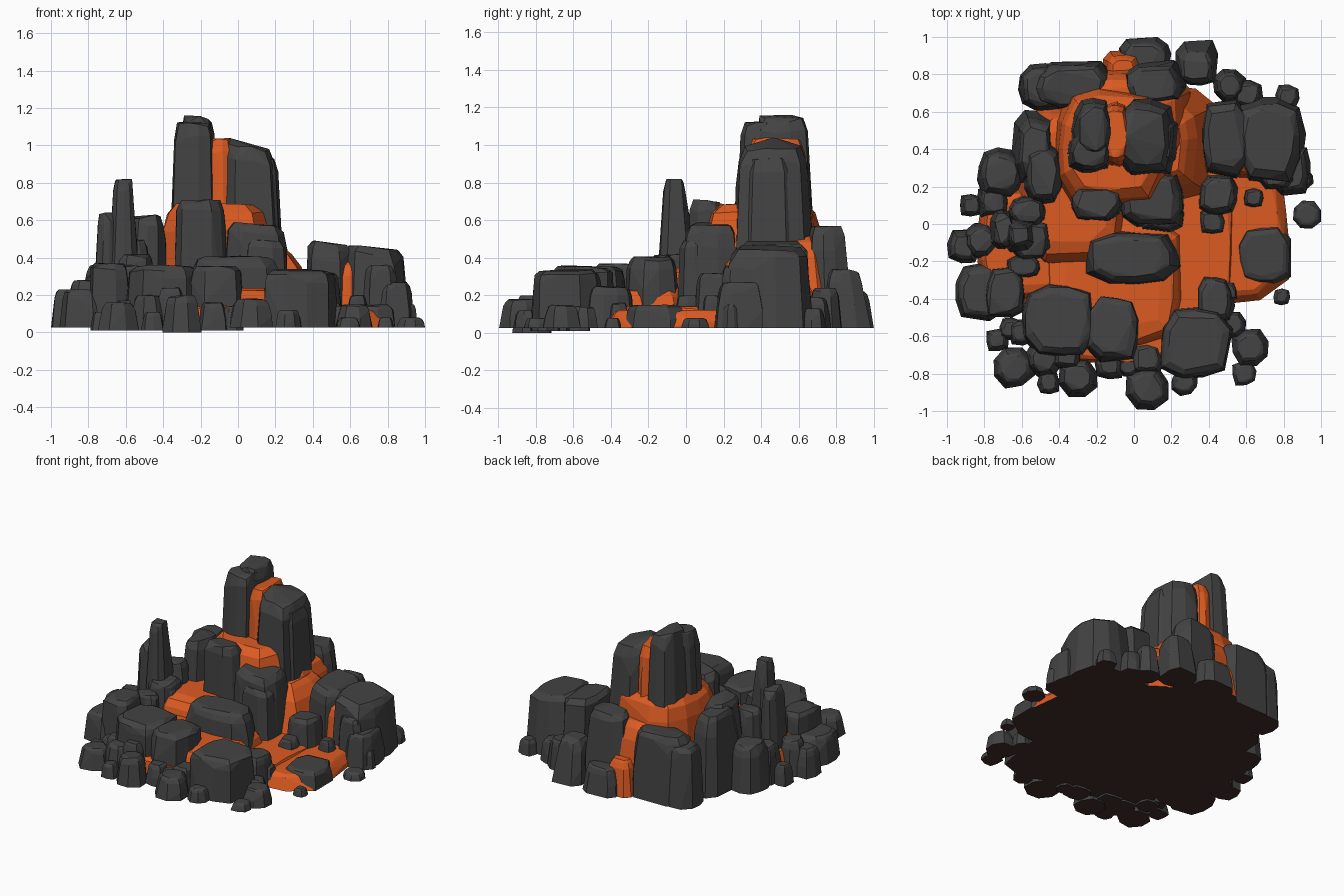
import bpy, bmesh, math, random
from mathutils import Vector

random.seed(7)


def material(name, rgb):
    m = bpy.data.materials.new(name)
    m.diffuse_color = (*rgb, 1)
    return m


ROCK = material("charcoal rock", (0.056, 0.056, 0.057))
LAVA = material("orange lava", (0.72, 0.105, 0.016))
UNDER = material("dark brown underside", (0.055, 0.027, 0.023))


def chunk(name, x0, x1, y0, y1, top, t=0.85, lean=(0, 0), bottom=0.025,
          mat=ROCK, sides=11, rough=0.06, slope=0.0):
    """Faceted convex block filling a box; t = top width relative to base."""
    phase = random.uniform(0, 6.28)
    k = 1 - t
    rings = [(0, 1), (0.4, 1 - 0.25 * k), (0.78, 1 - 0.65 * k),
             (0.93, t), (1, t * 0.82)]
    pts = []
    spokes = [1 + random.uniform(-rough, rough) for _ in range(sides)]
    for h, s in rings:
        for i in range(sides):
            a = phase + math.tau * i / sides
            c, sn = math.cos(a), math.sin(a)
            # rounded-square outline
            r = spokes[i] / (abs(c) ** 4 + abs(sn) ** 4) ** 0.25
            r *= s * (1 + random.uniform(-rough, rough) * 0.7)
            z = h
            if h > 0:
                z += random.uniform(-rough, rough) * 0.4 - slope * c * h
            pts.append(Vector((c * r + lean[0] * h, sn * r + lean[1] * h, z)))
    lo = [min(p[i] for p in pts) for i in range(3)]
    hi = [max(p[i] for p in pts) for i in range(3)]
    box = ((x0, x1), (y0, y1), (bottom, top))
    bm = bmesh.new()
    for p in pts:
        bm.verts.new([b[0] + (p[i] - lo[i]) / (hi[i] - lo[i]) * (b[1] - b[0])
                      for i, b in enumerate(box)])
    bmesh.ops.convex_hull(bm, input=bm.verts)
    bmesh.ops.delete(bm, geom=[v for v in bm.verts if not v.link_faces], context='VERTS')
    bmesh.ops.dissolve_limit(bm, angle_limit=math.radians(7), verts=bm.verts, edges=bm.edges)
    bmesh.ops.recalc_face_normals(bm, faces=bm.faces)
    bm.normal_update()
    for f in bm.faces:                       # underside is brown
        f.material_index = 1 if f.normal.z < -0.9 else 0
    me = bpy.data.meshes.new(name)
    bm.to_mesh(me)
    bm.free()
    me.materials.append(mat)
    me.materials.append(UNDER)
    ob = bpy.data.objects.new(name, me)
    bpy.context.collection.objects.link(ob)
    return ob


def lava(name, *box, **kw):
    return chunk(name, *box, mat=LAVA, rough=0.03, sides=14, **kw)


# Lava mound: low pool, stepped shoulders and the seam in the summit
lava("lava_pool", -0.64, 0.54, -0.74, 0.76, 0.15, t=0.96)
lava("lava_pool_right", 0.1, 0.83, -0.43, 0.34, 0.13, t=0.84)
lava("lava_pool_left", -0.84, -0.3, -0.42, 0.22, 0.22, t=0.85)
lava("lava_front_shelf", -0.52, 0.28, -0.68, 0.1, 0.24, t=0.84)
lava("lava_left_shoulder", -0.64, -0.02, -0.26, 0.66, 0.35, t=0.8)
lava("lava_right_slope", -0.1, 0.46, 0.1, 0.74, 0.45, t=0.6, lean=(-0.25, 0))
lava("lava_back_slope", -0.42, 0.33, 0.2, 0.86, 0.52, t=0.74)
lava("lava_peak_shoulder", -0.45, 0.21, 0.06, 0.76, 0.69, t=0.8)
lava("lava_summit_seam", -0.19, -0.01, 0.29, 0.68, 1.04, t=0.78)
lava("lava_right_shoulder", 0.42, 0.78, 0.24, 0.62, 0.38, t=0.8)
lava("lava_back_toe", -0.17, 0.05, 0.72, 0.93, 0.28, t=0.6)

# Summit columns
chunk("summit_left", -0.38, -0.12, 0.25, 0.50, 1.13, t=0.82, lean=(0.1, 0.15))
chunk("summit_left_rear", -0.36, -0.11, 0.34, 0.71, 1.16, t=0.76, lean=(0.14, -0.1))
chunk("summit_right", -0.10, 0.25, 0.24, 0.70, 1.04, t=0.78, lean=(-0.14, 0), slope=0.03)
chunk("summit_right_flank", -0.04, 0.26, 0.26, 0.62, 0.93, t=0.78, lean=(-0.1, 0))

# Blocks stepping down the front of the peak
chunk("upper_step", -0.35, -0.06, 0.01, 0.21, 0.71, t=0.88)
chunk("middle_step", -0.09, 0.27, -0.03, 0.30, 0.59, t=0.84, slope=0.02)
chunk("middle_step_side", 0.03, 0.27, -0.05, 0.16, 0.50, t=0.84)
chunk("lower_step", -0.28, 0.25, -0.33, -0.03, 0.41, t=0.78, bottom=0.12)

# Front wall
chunk("front_block_left", -0.60, -0.20, -0.71, -0.31, 0.36, t=0.9)
chunk("front_block_middle", -0.25, 0.04, -0.75, -0.38, 0.355, t=0.88, lean=(-0.06, 0.06))
chunk("front_block_right", 0.14, 0.53, -0.83, -0.44, 0.34, t=0.9)
chunk("front_block_right_rear", 0.33, 0.54, -0.54, -0.27, 0.25, t=0.8)

# Right side
chunk("right_slab", 0.54, 0.84, -0.33, 0.0, 0.15, t=0.85)
chunk("right_boulder_inner", 0.36, 0.62, 0.24, 0.67, 0.49, t=0.9, slope=0.03)
chunk("right_boulder_outer", 0.54, 0.92, 0.21, 0.68, 0.465, t=0.84, slope=0.04)
chunk("right_boulder_skirt", 0.72, 0.945, 0.15, 0.42, 0.27, t=0.75)
chunk("right_boulder_foot", 0.66, 0.86, 0.18, 0.36, 0.36, t=0.8)
chunk("pool_rock", 0.34, 0.56, 0.04, 0.27, 0.32, t=0.8)

# Left side
chunk("left_spike", -0.71, -0.51, -0.17, 0.05, 0.82, t=0.56)
chunk("left_spike_outer", -0.78, -0.64, -0.14, 0.08, 0.64, t=0.78, lean=(0.2, 0))
chunk("left_spike_front", -0.66, -0.44, -0.21, 0.03, 0.42, t=0.8)
chunk("left_spike_rear", -0.68, -0.46, -0.02, 0.16, 0.50, t=0.75)
chunk("left_slab_rear", -0.66, -0.43, 0.22, 0.61, 0.60, t=0.74, lean=(0.15, -0.1))
chunk("left_slab_front", -0.61, -0.37, 0.08, 0.46, 0.63, t=0.72, lean=(0.1, 0))
chunk("left_boulder", -0.84, -0.58, 0.13, 0.41, 0.36, t=0.75)
chunk("left_front_boulder", -0.80, -0.58, -0.50, -0.22, 0.37, t=0.86)
chunk("left_front_foot", -0.955, -0.70, -0.52, -0.21, 0.23, t=0.8)
chunk("left_front_low", -0.69, -0.49, -0.29, -0.16, 0.36, t=0.82)

# Back wall
chunk("back_block_left", -0.62, -0.34, 0.60, 0.86, 0.46, t=0.82)
chunk("back_block_middle", -0.56, -0.11, 0.61, 0.875, 0.52, t=0.84, lean=(0, -0.1))
chunk("back_block_right", -0.07, 0.28, 0.64, 0.88, 0.57, t=0.8, lean=(0, -0.15))
chunk("back_toe", -0.08, 0.20, 0.82, 1.0, 0.22, t=0.75, lean=(0, -0.15))
chunk("back_corner", 0.22, 0.45, 0.74, 0.985, 0.34, t=0.68, lean=(0, -0.2))

# Scattered rubble: centre x, y, half size, height
rubble = [
    (0.42, 0.01, 0.08, 0.20), (0.64, 0.14, 0.06, 0.20), (0.51, 0.74, 0.09, 0.24),
    (0.61, 0.69, 0.08, 0.19), (0.82, 0.68, 0.065, 0.13), (0.925, 0.05, 0.075, 0.08),
    (0.79, -0.39, 0.045, 0.08), (0.62, -0.66, 0.10, 0.15), (0.59, -0.80, 0.065, 0.08),
    (0.53, -0.54, 0.07, 0.14), (0.27, -0.85, 0.07, 0.12), (0.07, -0.88, 0.115, 0.18),
    (0.07, -0.72, 0.09, 0.18), (-0.91, -0.12, 0.09, 0.23), (-0.82, -0.09, 0.10, 0.28),
    (-0.87, 0.10, 0.06, 0.17), (-0.75, 0.12, 0.09, 0.30), (0.50, -0.36, 0.06, 0.16),
    (-0.50, -0.10, 0.07, 0.38), (-0.66, -0.56, 0.06, 0.14), (0.91, 0.24, 0.05, 0.15),
]
for i, (x, y, r, h) in enumerate(rubble):
    chunk(f"rubble_{i + 1}", x - r, x + r, y - r, y + r, h, t=0.7, sides=8)

# Front-left rubble sits slightly lower
low_rubble = [
    (-0.30, -0.82, 0.105, 0.20), (-0.46, -0.85, 0.06, 0.11), (-0.64, -0.77, 0.11, 0.16),
    (-0.73, -0.62, 0.06, 0.11), (-0.60, -0.58, 0.07, 0.17), (-0.48, -0.72, 0.10, 0.20),
    (-0.13, -0.75, 0.08, 0.16), (-0.36, -0.70, 0.08, 0.24), (-0.03, -0.76, 0.06, 0.14),
]
for i, (x, y, r, h) in enumerate(low_rubble):
    chunk(f"low_rubble_{i + 1}", x - r, x + r, y - r, y + r, h, t=0.7, sides=8,
          bottom=0.01 if i else 0.0)
